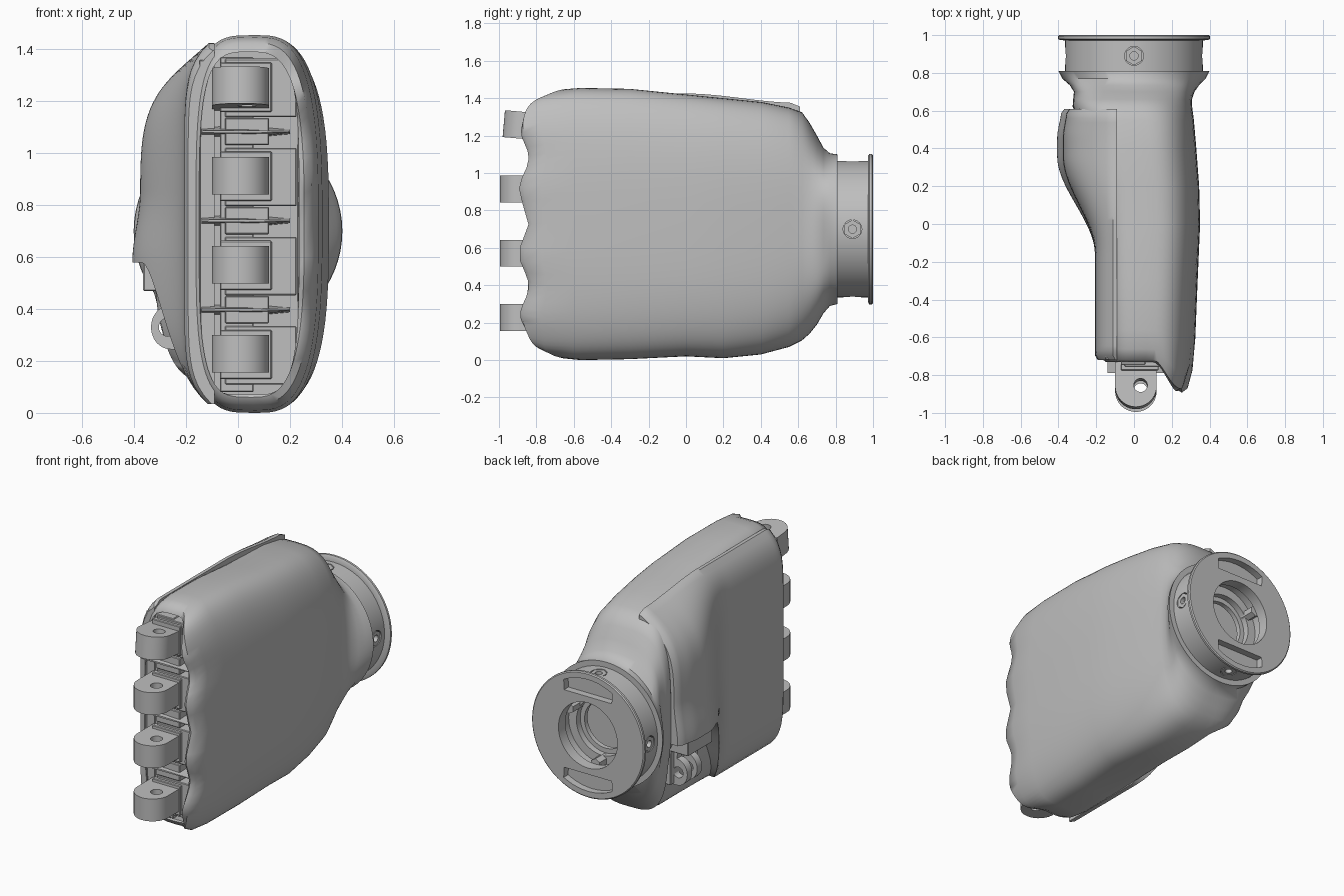
import bpy, bmesh, math
from mathutils import Matrix, Vector

cube = bpy.data.objects.get("Cube")
if cube:
    bpy.data.objects.remove(cube)

grey = bpy.data.materials.new("plain_grey")
grey.use_nodes = True
tone = (0.52, 0.52, 0.52, 1)
grey.diffuse_color = tone
grey.node_tree.nodes["Principled BSDF"].inputs["Base Color"].default_value = tone

TAU = math.tau
KNUCKLES = [0.225 + 0.343 * i for i in range(4)]
MID = 0.70  # wrist axis height


def step(a, b, v):
    t = min(1, max(0, (v - a) / (b - a)))
    return t * t * (3 - 2 * t)


def smooth(ob, angle=35):
    bpy.ops.object.select_all(action='DESELECT')
    ob.select_set(True)
    bpy.context.view_layer.objects.active = ob
    bpy.ops.object.shade_smooth_by_angle(angle=math.radians(angle))


def finish(bm, name, angle=35):
    bmesh.ops.recalc_face_normals(bm, faces=bm.faces)
    mesh = bpy.data.meshes.new(name)
    bm.to_mesh(mesh)
    bm.free()
    mesh.materials.append(grey)
    ob = bpy.data.objects.new(name, mesh)
    bpy.context.collection.objects.link(ob)
    smooth(ob, angle)
    return ob


def loft(name, rings, angle=35, closed=False):
    bm = bmesh.new()
    rows = [[bm.verts.new(p) for p in ring] for ring in rings]
    n = len(rows[0])
    pairs = list(zip(rows, rows[1:])) + ([(rows[-1], rows[0])] if closed else [])
    for a, b in pairs:
        for i in range(n):
            j = (i + 1) % n
            bm.faces.new((a[i], a[j], b[j], b[i]))
    if not closed:
        bm.faces.new(rows[0])
        bm.faces.new(rows[-1])
    return finish(bm, name, angle)


def box(name, x0, x1, y0, y1, z0, z1):
    bm = bmesh.new()
    bmesh.ops.create_cube(bm, size=1)
    for v in bm.verts:
        v.co = ((x0 + x1) / 2 + v.co.x * (x1 - x0), (y0 + y1) / 2 + v.co.y * (y1 - y0),
                (z0 + z1) / 2 + v.co.z * (z1 - z0))
    bmesh.ops.bevel(bm, geom=bm.edges[:], offset=.004, segments=1, affect='EDGES')
    return finish(bm, name, 20)


def rod(name, centre, axis, radius, length, sides=32):
    bm = bmesh.new()
    turn = Vector(axis).to_track_quat('Z', 'Y').to_matrix().to_4x4()
    bmesh.ops.create_cone(bm, cap_ends=True, segments=sides, radius1=radius, radius2=radius,
                          depth=length, matrix=Matrix.Translation(centre) @ turn)
    return finish(bm, name)


def cut(ob, cutter):
    cutter.hide_render = True
    mod = ob.modifiers.new("cut", 'BOOLEAN')
    mod.operation, mod.object, mod.solver = 'DIFFERENCE', cutter, 'EXACT'
    bpy.context.view_layer.objects.active = ob
    bpy.ops.object.modifier_apply(modifier=mod.name)
    bpy.data.objects.remove(cutter)
    smooth(ob)


# Palm shell: y, bottom, top, -x side, +x side, squareness
STATIONS = [
    (-.87, .06, 1.39, -.15, .255, 3), (-.85, .035, 1.425, -.165, .285, 3),
    (-.76, .01, 1.447, -.175, .31, 3), (-.6, 0, 1.455, -.185, .325, 3),
    (-.3, .005, 1.45, -.19, .337, 3), (0, .02, 1.42, -.2, .35, 3),
    (.2, .01, 1.40, -.22, .345, 3), (.4, .03, 1.38, -.26, .33, 3),
    (.55, .07, 1.35, -.29, .317, 3), (.62, .105, 1.325, -.325, .308, 2.8),
    (.66, .14, 1.27, -.322, .307, 2.6), (.7, .19, 1.2, -.318, .32, 2.4),
    (.735, .25, 1.135, -.34, .345, 2.2), (.77, .29, 1.105, -.38, .38, 2),
    (.81, .3, 1.1, -.4, .4, 2)]


def section(y, zb, zt, xl, xr, n, flat=False):
    ring = []
    for i in range(80):
        c, s = math.cos(TAU * i / 80), math.sin(TAU * i / 80)
        m = n if c > 0 or n == 2 else n + 0.8
        x = (xl + xr) / 2 + (xr - xl) / 2 * math.copysign(abs(c) ** (2 / m), c)
        z = (zb + zt) / 2 + (zt - zb) / 2 * math.copysign(abs(s) ** (2 / m), s)
        if x < 0:  # hollow beside the thumb hinge
            x *= 1 - .3 * step(.6, .4, z) * step(0, .2, y) * step(.66, .5, y)
        yy = y
        if y < -.5 and not flat:  # scalloped lip on the +x side
            lip = step(.1, .24, x)
            wave = .026 * (1 - math.cos(TAU * (z - KNUCKLES[0]) / .343))
            front = -.73 - lip * (.163 - wave * step(1.45, 1.1, z) * step(0, .2, z))
            yy = -.5 + (y + .5) * (front + .5) / -.37
        ring.append((x, yy, z))
    return ring


rings = [section(-.66, .06, 1.40, -.15, .23, 6, True),
         section(-.86, .07, 1.395, -.145, .235, 4)]
rings += [section(*s) for s in STATIONS]
rings += [section(y, .4, 1, -.3, .3, 2) for y in (.81, .72)]  # socket for the wrist
loft("palm_shell", rings, 50)

# Back-of-hand cover with a raised hump over the thumb
panel = []
N = 40
for k in range(55):
    y = -.72 + 1.33 * k / 54
    hump = step(-.16, .36, y) * (1 - .12 * step(.45, .62, y))
    low = .035 + .545 * step(-.13, .22, y)
    high = 1.425 - .05 * step(0, .6, y) - .03 * step(-.66, -.72, y) - .02 * step(.56, .61, y)
    outer = []
    for i in range(N + 1):
        z = low + (high - low) * i / N
        t = abs((z - .72) / (high - .72 if z > .72 else .69))
        flat = .095 * (1 - min(1, t) ** 8)
        bulge = (.265 + .03 * step(.85, .58, z)) * (1 - min(1, t) ** 4.8)
        x = -.112 - flat * (1 - hump) - bulge * hump
        if k in (0, 54):
            x += .015
        outer.append((x, y, z))
    panel.append(outer + [(-.09, y, p[2]) for p in reversed(outer)])
loft("back_cover", panel, 40)

# Wrist collar with end flange and stepped bore
profile = [(.15, .79), (.365, .79), (.365, .83), (.365, .95), (.365, .972), (.392, .974),
           (.402, .98), (.402, .994), (.395, 1.0), (.21, 1.0), (.21, .93), (.235, .93),
           (.235, .86), (.18, .86), (.18, .82), (.15, .82)]
wrist = loft("wrist_collar", [[(r * math.cos(TAU * i / 64), y, MID + r * math.sin(TAU * i / 64))
                               for r, y in profile] for i in range(64)], 30, True)
for side in (-1, 1):  # curved slots in the flange
    arc = [-.5 + i / 10 for i in range(11)]
    outline = [(.36 * math.sin(a), MID + side * .36 * math.cos(a)) for a in arc]
    outline += [(.17, MID + side * .25), (-.17, MID + side * .25)]
    cut(wrist, loft("slot_cutter", [[(x, y, z) for x, z in outline] for y in (.955, 1.1)]))
for i in range(4):  # radial screw bosses
    d = Vector((math.cos(TAU * i / 4), 0, math.sin(TAU * i / 4)))
    seat = Vector((0, .89, MID)) + d * .36
    cut(wrist, rod("screw_cutter", seat, d, .05, .05))
    boss = rod("screw_boss", seat - d * .014, d, .05, .03, 6)
    cut(boss, rod("screw_hole_cutter", seat, d, .022, .2, 16))
for i in range(3):  # inner bayonet blocks
    a = TAU * i / 3 + .5
    rod("bore_block", (.21 * math.cos(a), .88, MID + .21 * math.sin(a)), (0, 1, 0), .035, .1, 6)

# Finger knuckle lugs
for i, z in enumerate(KNUCKLES):
    arc = [math.pi + math.pi * j / 20 for j in range(21)]
    outline = [(.01 + .11 * math.cos(a), -.885 + .11 * math.sin(a)) for a in arc]
    outline += [(.12, -.67), (-.10, -.67)]
    zc = z + .003
    lug = loft("knuckle_lug", [[(x, y, zz) for x, y in outline] for zz in (zc - .072, zc + .072)])
    cut(lug, rod("pin_cutter", (.035, -.88, zc), (0, 0, 1), .036, .4, 24))
    if i == 3:
        pivot = Matrix.Translation((0, -.8, zc))
        tilt = pivot @ Matrix.Rotation(math.radians(-5), 4, 'X') @ pivot.inverted()
        lug.data.transform(Matrix.Translation((0, .02, -.01)) @ tilt)
    box("knuckle_block", -.05, .225, -.755, -.64, z - .115, z + .11)
    box("knuckle_step", -.07, .13, -.775, -.64, z - .095, z + .095)

# Frame between the knuckles, with wedge-shaped webs
box("frame_spine", -.07, .06, -.745, -.64, .08, 1.37)
for z in KNUCKLES[:3]:
    wedge = [(-.14, .018), (.03, .026), (.2, .01), (.2, -.01), (.03, -.026), (-.14, -.018)]
    web = [[(x, y, z + .172 + h * k) for x, h in wedge] for y, k in ((-.79, .2), (-.64, 1))]
    loft("frame_web", web, 10)
    box("frame_link", -.05, .12, -.765, -.64, z + .12, z + .225)
box("frame_side_rail", -.15, -.12, -.72, -.64, .1, 1.36)

# Thumb hinge below the cover
for y in (.34, .44):
    arc = [math.pi / 2 + math.pi * j / 16 for j in range(17)]
    outline = [(-.26 + .075 * math.cos(a), .33 + .085 * math.sin(a)) for a in arc]
    outline += [(-.1, .24), (-.1, .48), (-.27, .48)]
    ear = loft("thumb_hinge_ear", [[(x, yy, z) for x, z in outline] for yy in (y - .025, y + .025)])
    cut(ear, rod("hinge_pin_cutter", (-.27, y, .33), (0, 1, 0), .035, .2, 24))
box("thumb_hinge_mount", -.365, -.1, .25, .5, .47, .61)
box("thumb_hinge_base", -.24, -.1, .22, .5, .25, .5)
